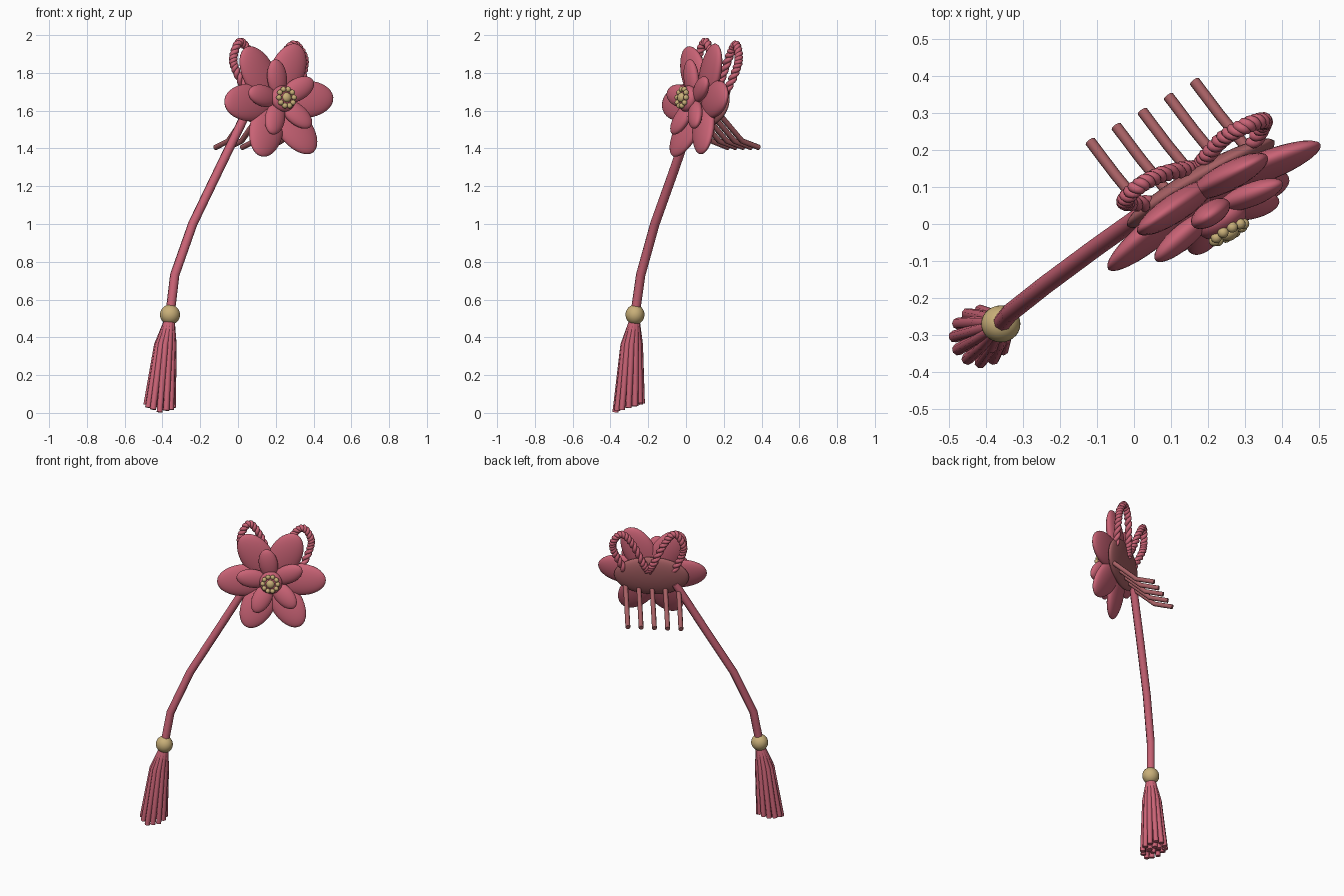
import bpy, math, random
from mathutils import Matrix, Vector

random.seed(4)
if "Cube" in bpy.data.objects:
    bpy.data.objects.remove(bpy.data.objects["Cube"])


def material(name, rgb):
    m = bpy.data.materials.new(name)
    m.use_nodes = True
    m.diffuse_color = (*rgb, 1)
    m.node_tree.nodes["Principled BSDF"].inputs["Base Color"].default_value = (*rgb, 1)
    return m


ROSE = material("rose silk", (0.59, 0.125, 0.18))
WOOD = material("dark rose comb", (0.38, 0.115, 0.125))
GOLD = material("soft gold", (0.58, 0.43, 0.19))


def rot(deg, axis):
    return Matrix.Rotation(math.radians(deg), 4, axis)


# Flower frame: x along the face, y backwards, z up the face
FRAME = Matrix.Translation((0.215, 0.05, 1.655)) @ rot(30, 'Z') @ rot(-10, 'X')


def ellipsoid(name, mat, size, matrix, segs=28, rings=16):
    bpy.ops.mesh.primitive_uv_sphere_add(segments=segs, ring_count=rings, radius=1)
    ob = bpy.context.object
    ob.name = name
    ob.matrix_world = matrix @ Matrix.Diagonal((*size, 1))
    ob.data.materials.append(mat)
    bpy.ops.object.shade_smooth()
    return ob


def tube(name, mat, points, radius, sides=2):
    cu = bpy.data.curves.new(name, 'CURVE')
    cu.dimensions = '3D'
    cu.bevel_depth = radius
    cu.bevel_resolution = sides
    cu.use_fill_caps = True
    sp = cu.splines.new('POLY')
    sp.points.add(len(points) - 1)
    for p, co in zip(sp.points, points):
        p.co = (*co, 1)
    ob = bpy.data.objects.new(name, cu)
    bpy.context.collection.objects.link(ob)
    cu.materials.append(mat)
    bpy.ops.object.select_all(action='DESELECT')
    ob.select_set(True)
    bpy.context.view_layer.objects.active = ob
    bpy.ops.object.convert(target='MESH')
    bpy.ops.object.shade_smooth_by_angle(angle=math.radians(50))
    return ob


def smooth_path(pts, steps):
    """Catmull-Rom samples through pts."""
    p = [2 * pts[0] - pts[1]] + pts + [2 * pts[-1] - pts[-2]]
    out = []
    for i in range(1, len(p) - 2):
        a, b, c, d = p[i - 1:i + 3]
        for k in range(steps):
            t = k / steps
            out.append(0.5 * (2 * b + (c - a) * t + (2 * a - 5 * b + 4 * c - d) * t ** 2
                              + (3 * b - a - 3 * c + d) * t ** 3))
    return out + [pts[-1]]


# Petals: a ring of six large ones and a ring of five small ones in front
def petal_ring(name, count, start, radius, depth, tilt, size):
    for i in range(count):
        place = rot(-(start + i * 360 / count), 'Y') @ Matrix.Translation((radius, depth, 0))
        ellipsoid(f"{name}_{i + 1}", ROSE, size, FRAME @ place @ rot(-tilt, 'Z'))


petal_ring("outer_petal", 6, 3, 0.168, 0.022, 9, (0.168, 0.038, 0.1))
petal_ring("inner_petal", 5, 27, 0.115, -0.035, 12, (0.1, 0.032, 0.058))

# Flower centre with gold stamens
ellipsoid("flower_core", ROSE, (0.07, 0.04, 0.07), FRAME @ Matrix.Translation((0, -0.05, 0)))
ellipsoid("stamen_centre", GOLD, (0.026, 0.02, 0.026),
          FRAME @ Matrix.Translation((0, -0.088, 0)), 16, 10)
for i in range(10):
    ellipsoid(f"stamen_{i + 1}", GOLD, (0.015, 0.015, 0.015),
              FRAME @ rot(36 * i, 'Y') @ Matrix.Translation((0.046, -0.085, 0)), 12, 8)

# Comb: oval back plate and five bent teeth
ellipsoid("comb_plate", WOOD, (0.23, 0.04, 0.135), FRAME @ Matrix.Translation((0, 0.07, 0)))
along = Vector((0.0705, 0.0405, 0))
for i in range(5):
    shift = along * (i - 2)
    path = [Vector(p) + shift for p in
            ((0.18, 0.105, 1.57), (0.09, 0.215, 1.44), (0.022, 0.305, 1.405))]
    tube(f"comb_tooth_{i + 1}", WOOD, path, 0.015)

# Two loops of twisted cord behind the flower
for side, label, top in ((1, "left", 0.315), (-1, "right", 0.33)):
    profile = ((0.14, 0.075, 0.02), (0.205, 0.09, 0.17), (0.215, 0.09, 0.25),
               (0.165, 0.09, top), (0.1, 0.1, 0.26), (0.035, 0.105, 0.12), (0, 0.1, 0.05))
    path = smooth_path([Vector((side * u + 0.015, d, v)) for u, d, v in profile], 24)
    back = Vector((0, 1, 0))
    for strand in range(2):
        coil = []
        for k, p in enumerate(path):
            tangent = path[min(k + 1, len(path) - 1)] - path[max(k - 1, 0)]
            out = tangent.cross(back).normalized()
            ang = k * 0.52 + strand * math.pi
            coil.append(FRAME @ (p + 0.010 * (back * math.cos(ang) + out * math.sin(ang))))
        tube(f"{label}_cord_loop_strand_{strand + 1}", ROSE, coil, 0.0135)

# Hanging cord and bead
tube("hanging_cord", ROSE,
     [(0.05, 0.045, 1.6), (-0.105, -0.065, 1.28), (-0.24, -0.165, 1.0),
      (-0.335, -0.24, 0.73), (-0.36, -0.27, 0.52)], 0.025)
ellipsoid("tassel_bead", GOLD, (0.053, 0.05, 0.053), Matrix.Translation((-0.36, -0.27, 0.52)))

# Tassel: two rings of strands, flaring below the bead
number = 0
for count, spread in ((12, 1), (6, 0.45)):
    for i in range(count):
        number += 1
        a = math.tau * i / count
        ring = Vector((math.cos(a), math.sin(a), 0)) * spread
        end_z = 0.03 + 0.025 * ring.y + random.uniform(-0.008, 0.015)
        tube(f"tassel_strand_{number}", ROSE,
             [Vector((-0.363, -0.273, 0.49)) + ring * 0.012,
              Vector((-0.385, -0.288, 0.36)) + ring * 0.044,
              Vector((-0.415, -0.304, max(end_z, 0.004))) + ring * 0.07], 0.0165)
